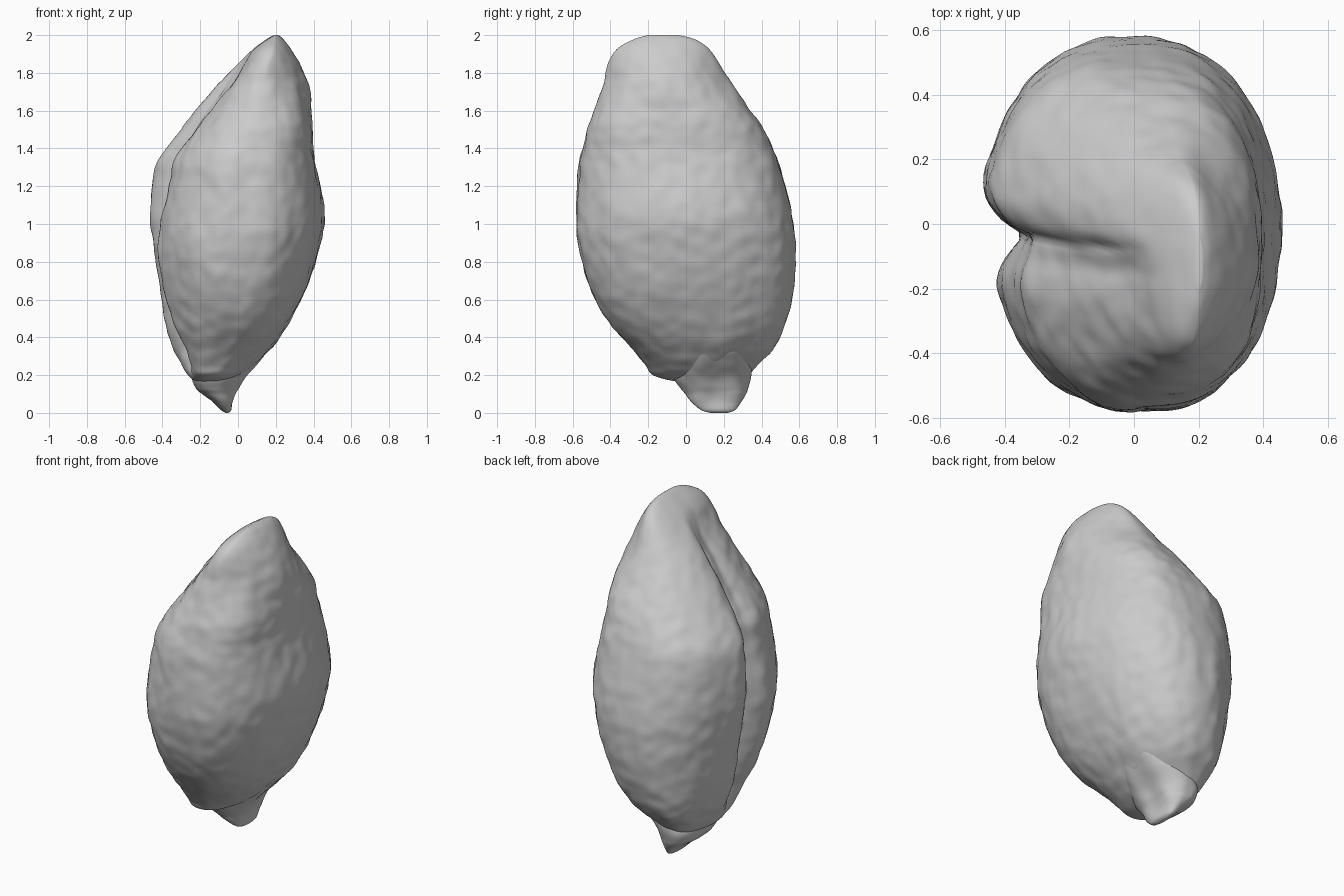
import bpy, bmesh, math
from mathutils import Vector, noise

cube = bpy.data.objects.get("Cube")
if cube:
    bpy.data.objects.remove(cube, do_unlink=True)

husk = bpy.data.materials.new("husk grey")
husk.use_nodes = True
grey = (0.6, 0.6, 0.6, 1)
husk.diffuse_color = grey
husk.node_tree.nodes["Principled BSDF"].inputs["Base Color"].default_value = grey

SEGMENTS = 160


def smooth(a, b, v):
    t = max(0, min(1, (v - a) / (b - a)))
    return t * t * (3 - 2 * t)


def refine(rows, steps):
    """Smooth curve through the section rows."""
    out = []
    for i in range(len(rows) - 1):
        p0, p1, p2, p3 = (rows[max(0, min(len(rows) - 1, j))] for j in range(i - 1, i + 3))
        for s in range(steps):
            t = s / steps
            out.append([b + 0.5 * t * (c - a + t * (2*a - 5*b + 4*c - d + t * (3*(b - c) + d - a)))
                        for a, b, c, d in zip(p0, p1, p2, p3)])
    return out + [rows[-1]]


def loft(name, rows, steps, shape):
    """Skin rounded sections given as z, x min, x max, y min, y max."""
    bm = bmesh.new()
    rings = []
    for z, x0, x1, y0, y1 in refine(rows, steps):
        # The creased side is squarer; the plain side sharpens toward the tip
        plain = 0.92 - 0.1 * smooth(1.0, 1.45, z) + 0.5 * smooth(1.5, 1.85, z)
        ring = []
        for k in range(SEGMENTS):
            a = math.tau * k / SEGMENTS
            c, s = math.cos(a), math.sin(a)
            wide = math.copysign(abs(c) ** (0.7 if c < 0 else plain), c)
            p = Vector(((x0 + x1) / 2 + (x1 - x0) / 2 * wide, (y0 + y1) / 2 + (y1 - y0) / 2 * s, z))
            ring.append(bm.verts.new(shape(p, c, s)))
        rings.append(ring)
    for low, high in zip(rings, rings[1:]):
        for k in range(SEGMENTS):
            n = (k + 1) % SEGMENTS
            bm.faces.new((low[k], low[n], high[n], high[k]))
    bm.faces.new(rings[0][::-1])
    bm.faces.new(rings[-1])
    bmesh.ops.recalc_face_normals(bm, faces=bm.faces)
    mesh = bpy.data.meshes.new(name)
    bm.to_mesh(mesh)
    bm.free()
    mesh.materials.append(husk)
    for f in mesh.polygons:
        f.use_smooth = True
    obj = bpy.data.objects.new(name, mesh)
    bpy.context.collection.objects.link(obj)


def wrinkles(p, c, s):
    """Fine pitting and long soft ripples pushed along the outward direction."""
    fine = noise.noise(p * 14) * 0.007
    ripple = noise.noise(Vector((p.x * 7, p.y * 7, p.z * 2.5))) * 0.01
    return Vector((c, s, 0)) * (fine + ripple)


def grain_shape(p, c, s):
    z = p.z
    side = min(1, max(0, -c) * 2)
    groove_y = -0.035 - 0.04 * smooth(1.2, 1.8, z)
    # Front and back flanks lean toward the plain side
    p.x += (0.045 if s < 0 else 0.03) * s * s * smooth(0.2, 0.5, z) * (1 - smooth(1.5, 1.85, z))
    # The front lobe sits lower than the back lobe toward the tip
    front = smooth(0.05, -0.09, p.y - groove_y)
    p.x += 0.085 * front * math.sqrt(max(0, -c)) * smooth(0.8, 1.28, z) * (1 - smooth(1.72, 1.96, z))
    # Crease between the lobes
    d = abs(p.y - groove_y)
    depth = 0.135 * smooth(0.15, 0.4, z) * (1 - 0.5 * smooth(1.2, 1.6, z)) * (1 - smooth(1.65, 1.9, z))
    p.x += side * depth * (0.55 * math.exp(-d / 0.035) + 0.45 * math.exp(-(d / 0.1) ** 2))
    return p + wrinkles(p, c, s) * smooth(0.1, 0.3, z) * (1 - 0.6 * smooth(1.7, 2.0, z))


def germ_shape(p, c, s):
    # Shallow ridges running down the nib
    p.x += 0.01 * math.sin(p.y * 28) * max(0, c) * smooth(0, 0.1, p.z)
    return p + wrinkles(p, c, s) * 0.4 * smooth(0, 0.1, p.z)


# Main grain body
loft("grain_body", [
    (0.165, -0.18, -0.12, 0.03, 0.16),
    (0.17, -0.23, -0.06, -0.07, 0.26),
    (0.20, -0.265, 0.01, -0.17, 0.33),
    (0.25, -0.30, 0.085, -0.21, 0.375),
    (0.34, -0.345, 0.175, -0.285, 0.465),
    (0.47, -0.39, 0.27, -0.40, 0.525),
    (0.65, -0.425, 0.36, -0.505, 0.565),
    (0.86, -0.455, 0.425, -0.565, 0.58),
    (1.05, -0.475, 0.455, -0.58, 0.56),
    (1.29, -0.46, 0.42, -0.57, 0.505),
    (1.40, -0.405, 0.405, -0.55, 0.46),
    (1.50, -0.325, 0.40, -0.525, 0.41),
    (1.61, -0.24, 0.39, -0.48, 0.335),
    (1.74, -0.13, 0.37, -0.435, 0.24),
    (1.85, -0.005, 0.325, -0.41, 0.175),
    (1.93, 0.085, 0.28, -0.36, 0.12),
    (1.98, 0.155, 0.24, -0.27, 0.04),
    (2.00, 0.19, 0.215, -0.20, -0.04),
], 9, grain_shape)

# Flattened nib at the base
loft("germ_nib", [
    (0.00, -0.065, -0.05, 0.13, 0.22),
    (0.015, -0.09, -0.035, 0.08, 0.26),
    (0.06, -0.135, -0.025, 0.025, 0.295),
    (0.10, -0.19, -0.01, -0.005, 0.32),
    (0.13, -0.225, 0.005, -0.03, 0.33),
    (0.19, -0.245, 0.04, -0.065, 0.345),
    (0.27, -0.21, 0.115, -0.05, 0.345),
    (0.34, -0.15, 0.165, -0.01, 0.33),
    (0.38, -0.08, 0.14, 0.05, 0.27),
], 7, germ_shape)
